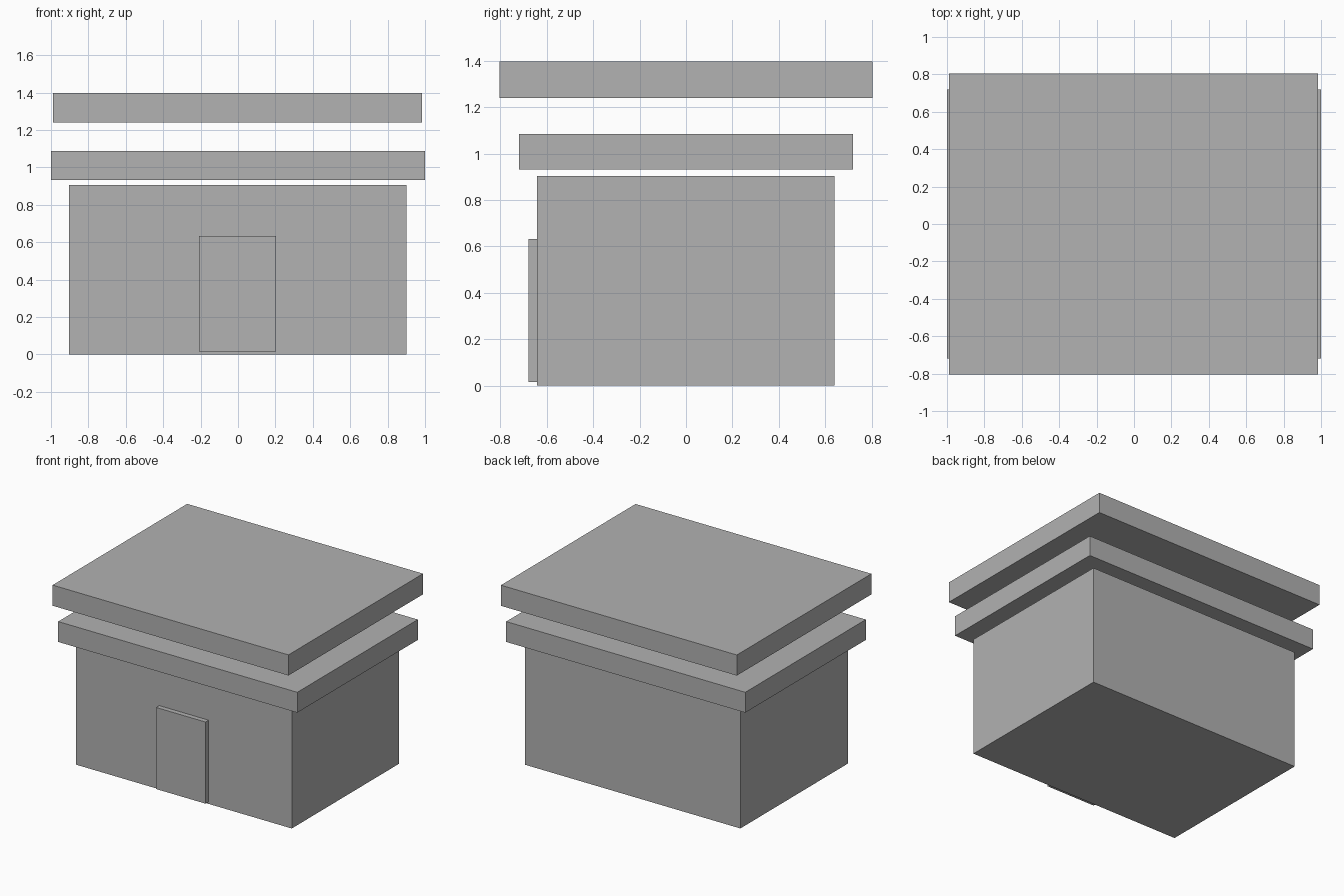
import bpy

if "Cube" in bpy.data.objects:
    bpy.data.objects.remove(bpy.data.objects["Cube"])

# Single plain grey for the whole building
grey = bpy.data.materials.new("plain grey")
grey.diffuse_color = (0.445, 0.445, 0.445, 1)
grey.use_nodes = True
grey.node_tree.nodes["Principled BSDF"].inputs["Base Color"].default_value = grey.diffuse_color


def box(name, x, y, z):
    """Box spanning the given (min, max) range on each axis."""
    spans = (x, y, z)
    bpy.ops.mesh.primitive_cube_add(size=1, location=[(a + b) / 2 for a, b in spans])
    ob = bpy.context.object
    ob.name = name
    ob.scale = [b - a for a, b in spans]
    bpy.ops.object.transform_apply(location=False, rotation=False, scale=True)
    ob.data.materials.append(grey)
    return ob


# Main block of the house
box("walls", (-0.903, 0.9), (-0.643, 0.64), (0, 0.905))

# Door panel standing proud of the front wall
box("door", (-0.208, 0.204), (-0.68, -0.643), (0.016, 0.633))

# Two separate floating roof slabs
box("lower_roof_slab", (-1, 1), (-0.72, 0.72), (0.932, 1.086))
box("upper_roof_slab", (-0.988, 0.985), (-0.804, 0.804), (1.241, 1.397))
